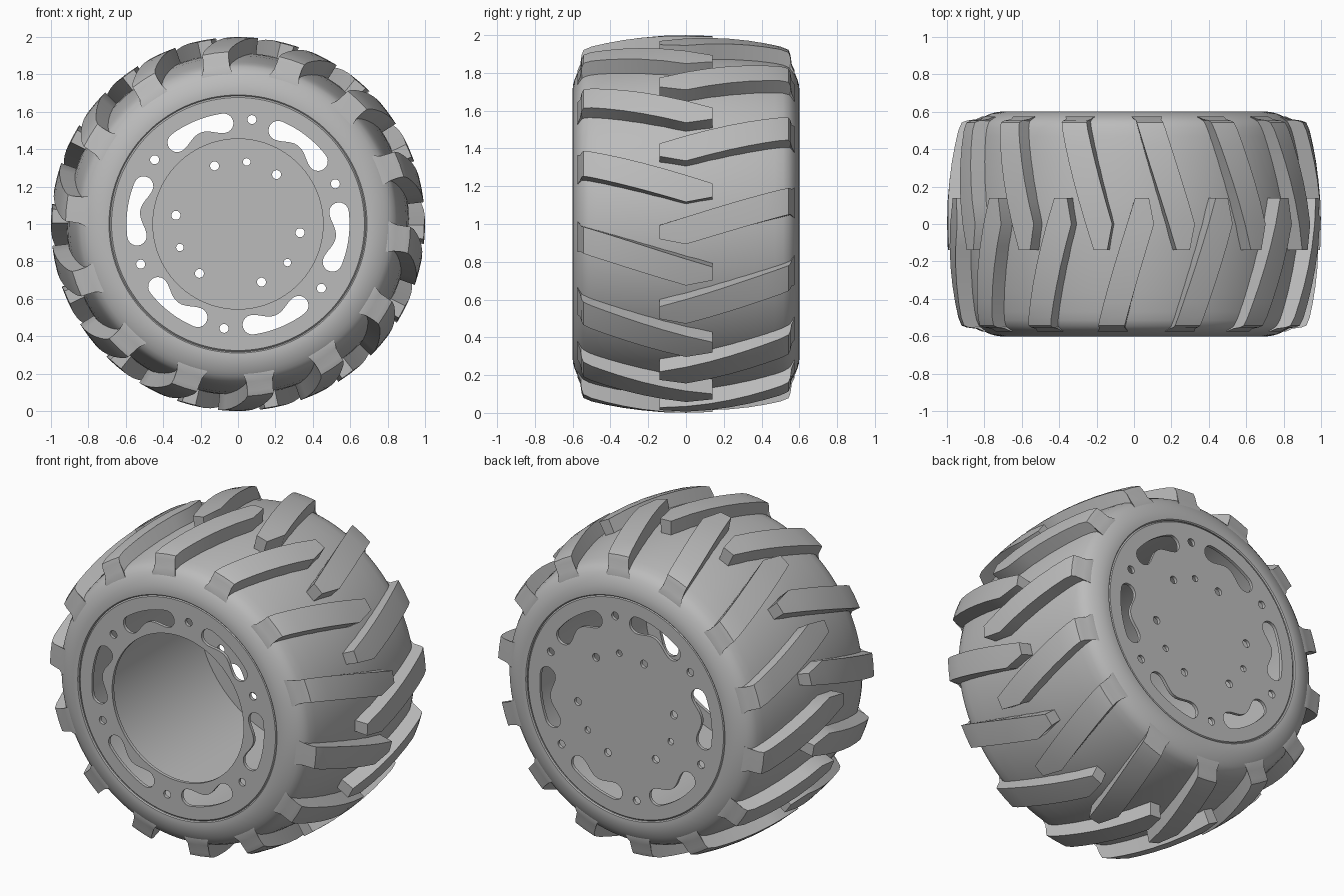
import bpy, bmesh
from math import radians, cos, sin, pi

if "Cube" in bpy.data.objects:
    bpy.data.objects.remove(bpy.data.objects["Cube"], do_unlink=True)

LUGS = 14
SEGMENTS = 120

grey = bpy.data.materials.new("plain grey")
grey.use_nodes = True
colour = (0.5, 0.5, 0.5, 1)
grey.diffuse_color = colour
grey.node_tree.nodes["Principled BSDF"].inputs["Base Color"].default_value = colour


def polar(r, degrees, y):
    """Point around the axle; the angle runs from +x towards +z."""
    a = radians(degrees)
    return (r * cos(a), y, 1 + r * sin(a))


def finish(bm, name, angle=30):
    bmesh.ops.recalc_face_normals(bm, faces=bm.faces)
    mesh = bpy.data.meshes.new(name)
    bm.to_mesh(mesh)
    bm.free()
    mesh.materials.append(grey)
    mesh.shade_smooth()
    mesh.set_sharp_from_angle(angle=radians(angle))
    obj = bpy.data.objects.new(name, mesh)
    bpy.context.scene.collection.objects.link(obj)
    return obj


def lathe(bm, profile):
    """Closed (radius, y) profile turned around the axle."""
    rings = []
    for r, y in profile:
        if r == 0:
            rings.append([bm.verts.new((0, y, 1))] * SEGMENTS)
        else:
            rings.append([bm.verts.new(polar(r, 360 * i / SEGMENTS, y)) for i in range(SEGMENTS)])
    for k, ring in enumerate(rings):
        nxt = rings[(k + 1) % len(rings)]
        for i in range(SEGMENTS):
            j = (i + 1) % SEGMENTS
            corners = list(dict.fromkeys([ring[i], ring[j], nxt[j], nxt[i]]))
            if len(corners) > 2:
                bm.faces.new(corners)


def prism(bm, outline, y0, y1):
    """Cutter: an (x, z) outline pushed along y."""
    a = [bm.verts.new((x, y0, z)) for x, z in outline]
    b = [bm.verts.new((x, y1, z)) for x, z in outline]
    bm.faces.new(a)
    bm.faces.new(b[::-1])
    for i in range(len(a)):
        j = (i + 1) % len(a)
        bm.faces.new((a[i], a[j], b[j], b[i]))


def hole(bm, r, degrees, size):
    x, _, z = polar(r, degrees, 0)
    prism(bm, [(x + size * cos(i * pi / 10), z + size * sin(i * pi / 10)) for i in range(20)], -1, 1)


def slot(bm, degrees, half_span=14.3, outer=0.596, cap=0.052, waist=0.018):
    """Bean-shaped slot: round ends and a slightly pinched inner edge."""
    outline = []
    middle = outer - cap
    for side in (1, -1):
        for i in range(13):
            t = side * (i / 6 - 1)
            r = outer if side > 0 else outer - 2 * cap + waist * (1 + cos(pi * t))
            x, _, z = polar(r, degrees + half_span * t, 0)
            outline.append((x, z))
        end = degrees + side * half_span
        cx, _, cz = polar(middle, end, 0)
        turn = radians(end) + (0 if side > 0 else pi)
        for i in range(1, 10):
            t = turn + pi * i / 10
            outline.append((cx + cap * cos(t), cz + cap * sin(t)))
    prism(bm, outline, -1, 1)


# Tyre: rounded sidewalls, crowned tread and an open bore
half = [(0.684, 0.594), (0.69, 0.6), (0.71, 0.601), (0.74, 0.597), (0.765, 0.59),
        (0.79, 0.58), (0.815, 0.566), (0.84, 0.545), (0.855, 0.515), (0.867, 0.47), (0.885, 0.37),
        (0.9, 0.25), (0.911, 0.12)]
bm = bmesh.new()
lathe(bm, half + [(0.915, 0)] + [(r, -y) for r, y in reversed(half)])
finish(bm, "tyre", 40)

# Cutter for the slots and the two circles of bolt holes
bm = bmesh.new()
for k in range(6):
    slot(bm, 52.4 + 60 * k)
    hole(bm, 0.563, 82.4 + 60 * k, 0.024)
for k in range(3):
    for step, size in ((-30, 0.024), (0, 0.02), (30, 0.024)):
        hole(bm, 0.335, 82 + 120 * k + step, size)
cutter = finish(bm, "plate_cutter")
cutter.hide_render = True


def plate(name, side, inner):
    """Thin wheel disc closing one end of the hollow bore."""
    bm = bmesh.new()
    lathe(bm, [(inner, side * 0.575), (inner, side * 0.595), (0.676, side * 0.595),
               (0.684, side * 0.587), (0.684, side * 0.575)])
    disc = finish(bm, name)
    cut = disc.modifiers.new("holes", "BOOLEAN")
    cut.operation = "DIFFERENCE"
    cut.solver = "EXACT"
    cut.object = cutter
    graph = bpy.context.evaluated_depsgraph_get()
    result = bpy.data.meshes.new_from_object(disc.evaluated_get(graph))
    disc.modifiers.clear()
    disc.data = result
    result.set_sharp_from_angle(angle=radians(30))


# Wheel discs: an open ring at the front, a full plate at the back
plate("front_ring", -1, 0.455)
plate("back_plate", 1, 0)
bpy.data.objects.remove(cutter, do_unlink=True)


def lug(bm, side, turn):
    """Slanted tread bar from a flared shoulder foot to a pointed tip past the middle."""
    # y on top, top radius, y at root, root radius, flare in degrees
    stations = [(-0.574, 0.815, -0.57, 0.77, 1.3), (-0.56, 0.845, -0.555, 0.78, 0.4),
                (-0.553, 0.895, -0.55, 0.79, 0), (-0.543, 0.922, -0.54, 0.8, 0)]
    for y in (-0.5, -0.42, -0.33, -0.23, -0.12, 0, 0.14):
        stations.append((y, 1 - 0.24 * y * y, y, 0.82, 0))
    sections = []
    for y, r, root_y, root_r, flare in stations:
        high = -9.8 - 18 * y + flare
        low = (-18.1 - 17 * y if y <= 0 else -18.1 + 11 * y) - flare
        angles = [low, (low + high) / 2, high]
        sections.append([bm.verts.new(polar(r, a + turn, side * y)) for a in angles] +
                        [bm.verts.new(polar(root_r, a + turn, side * root_y)) for a in angles[::-1]])
    for a, b in zip(sections, sections[1:]):
        for i in range(6):
            j = (i + 1) % 6
            bm.faces.new((a[i], a[j], b[j], b[i]))
    bm.faces.new(sections[0])
    bm.faces.new(sections[-1][::-1])


# Tread bars: two mirrored rows, staggered by half a step
for name, side, offset in (("front_tread_bars", 1, 0), ("back_tread_bars", -1, 180 / LUGS)):
    bm = bmesh.new()
    for k in range(LUGS):
        lug(bm, side, offset - 0.9 + 360 * k / LUGS)
    finish(bm, name)
